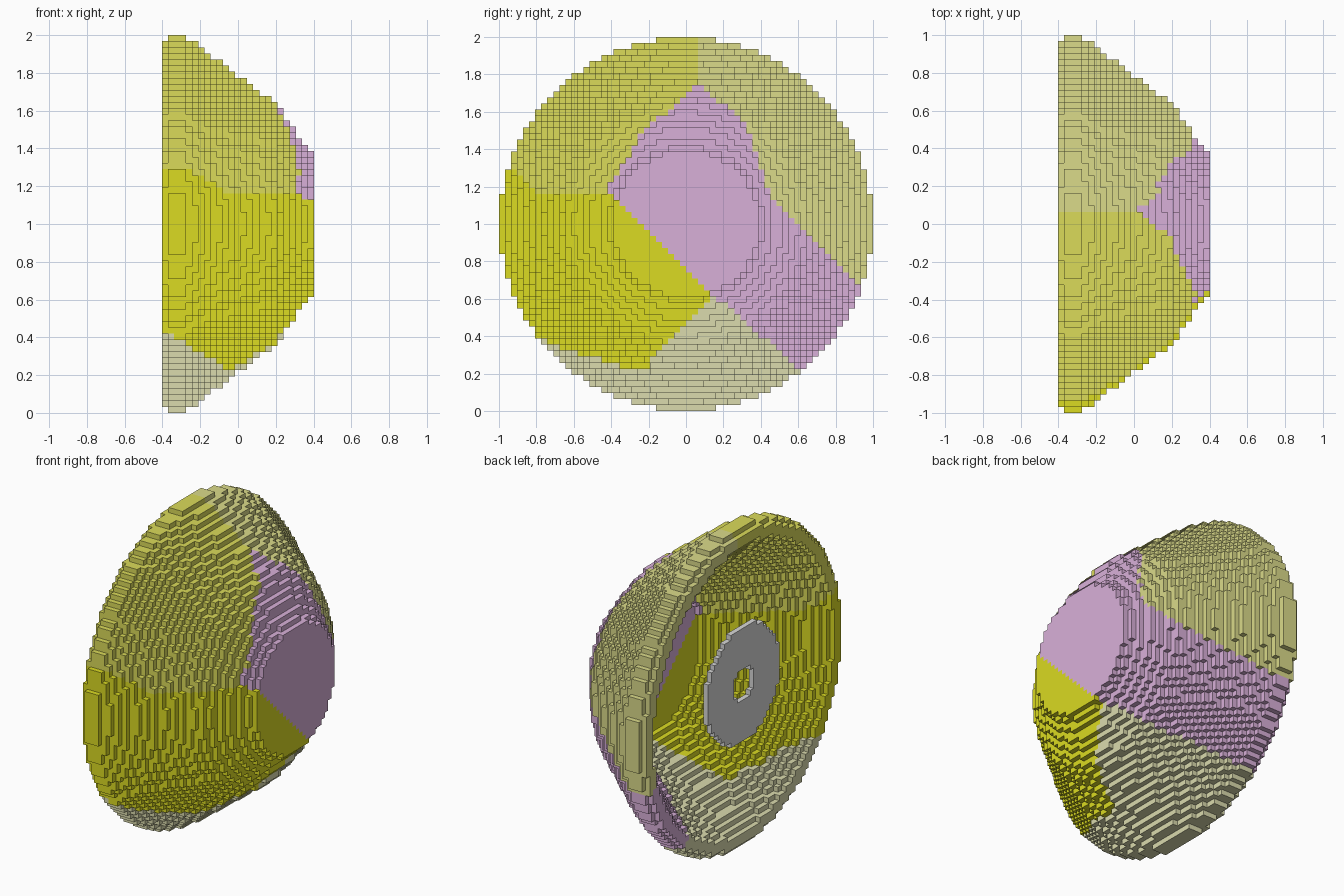
import bpy, bmesh, math

cube = bpy.data.objects.get("Cube")
if cube:
    bpy.data.objects.remove(cube, do_unlink=True)

N = 62            # blocks across the bowl
NX = 25           # blocks through its depth
H = 2.0 / N       # block size

# Outer radius of the bowl along its axis (x, radius)
PROFILE = [(-0.40, 0.970), (-0.385, 0.975), (-0.36, 0.997), (-0.29, 0.997),
           (-0.20, 0.940), (0.00, 0.785), (0.20, 0.635), (0.30, 0.500),
           (0.36, 0.410), (0.41, 0.385)]
MOUTH = 0.91      # radius of the opening
TAPER = 0.80      # narrowing of the cavity with depth
FLOOR_X = 0.21    # depth of the cavity floor


def linear(c):
    c /= 255.0
    return c / 12.92 if c <= 0.04045 else ((c + 0.055) / 1.055) ** 2.4


def make_material(name, rgb):
    mat = bpy.data.materials.new(name)
    col = tuple(linear(c) for c in rgb) + (1.0,)
    mat.diffuse_color = col
    mat.use_nodes = True
    bsdf = next(n for n in mat.node_tree.nodes if n.type == 'BSDF_PRINCIPLED')
    bsdf.inputs["Base Color"].default_value = col
    return mat


YELLOW, SOFT_YELLOW, KHAKI, PALE_KHAKI, MAUVE = range(5)
bowl_mats = [make_material("bright yellow", (219, 219, 34)),
             make_material("soft yellow", (219, 219, 90)),
             make_material("khaki", (219, 219, 138)),
             make_material("pale khaki", (219, 219, 174)),
             make_material("mauve", (217, 176, 217))]
disc_mats = [make_material("light grey", (217, 217, 217))]


def outer_radius(x):
    for (x0, r0), (x1, r1) in zip(PROFILE, PROFILE[1:]):
        if x <= x1:
            return r0 + (r1 - r0) * (x - x0) / (x1 - x0)
    return PROFILE[-1][1]


# Colour patches, bounded by flat planes through the bowl (v = height above centre)
def patch(x, y, v):
    s = y + v
    above_diagonal = s > -0.25 + 0.13 * max(0.0, y)
    if above_diagonal and v < min(0.696 + 0.9 * y, 0.855 + 1.6 * y):
        if v < 0.17:
            inside = s < 0.60
        else:
            inside = v < min(0.79 - 0.74 * y, 0.941 - 1.3 * y, 1.50 - 3.0 * y)
        if inside:
            return MAUVE
    if not above_diagonal and v < max(1.09 * y - 0.53, -0.80 - 0.60 * x):
        return PALE_KHAKI
    if y > 0.06 and (v > 0 or s >= 0.60):
        return KHAKI
    return SOFT_YELLOW if v > 0.17 + max(0.0, -0.80 - y) else YELLOW


def centre(i, j, k):
    return (i + 0.5 - NX / 2) * H, (j + 0.5 - N / 2) * H, (k + 0.5 - N / 2) * H


def fill(test):
    return {(i, j, k) for i in range(NX) for j in range(N) for k in range(N)
            if test(i, *centre(i, j, k))}


# Build only the exposed faces of a set of blocks
def build_blocks(name, cells, mats, rule):
    bm = bmesh.new()
    verts = {}

    def vert(p):
        if p not in verts:
            verts[p] = bm.verts.new(((p[0] - NX / 2) * H, (p[1] - N / 2) * H, p[2] * H))
        return verts[p]

    for cell in cells:
        index = rule(*centre(*cell))
        for axis in range(3):
            a, b = (axis + 1) % 3, (axis + 2) % 3
            for side in (0, 1):
                near = list(cell)
                near[axis] += 2 * side - 1
                if tuple(near) in cells:
                    continue
                loop = []
                for da, db in ((0, 0), (1, 0), (1, 1), (0, 1)):
                    p = list(cell)
                    p[axis] += side
                    p[a] += da
                    p[b] += db
                    loop.append(vert(tuple(p)))
                face = bm.faces.new(loop if side else loop[::-1])
                face.material_index = index
    mesh = bpy.data.meshes.new(name)
    bm.to_mesh(mesh)
    bm.free()
    for m in mats:
        mesh.materials.append(m)
    obj = bpy.data.objects.new(name, mesh)
    bpy.context.collection.objects.link(obj)
    return obj


# Thick bowl with a conical cavity opening towards -x
def in_bowl(i, x, y, v):
    r = math.hypot(y, v)
    in_cavity = x < FLOOR_X and r < MOUTH - TAPER * (x + 0.40)
    return r < outer_radius(x) and not in_cavity


# Thin ring-shaped disc in the mouth of the bowl, one block above centre
def in_disc(i, x, y, v):
    return i == 0 and 0.10 < math.hypot(y, v - H) < 0.36


build_blocks("bowl_shell", fill(in_bowl), bowl_mats, patch)
build_blocks("mouth_disc", fill(in_disc), disc_mats, lambda x, y, v: 0)
